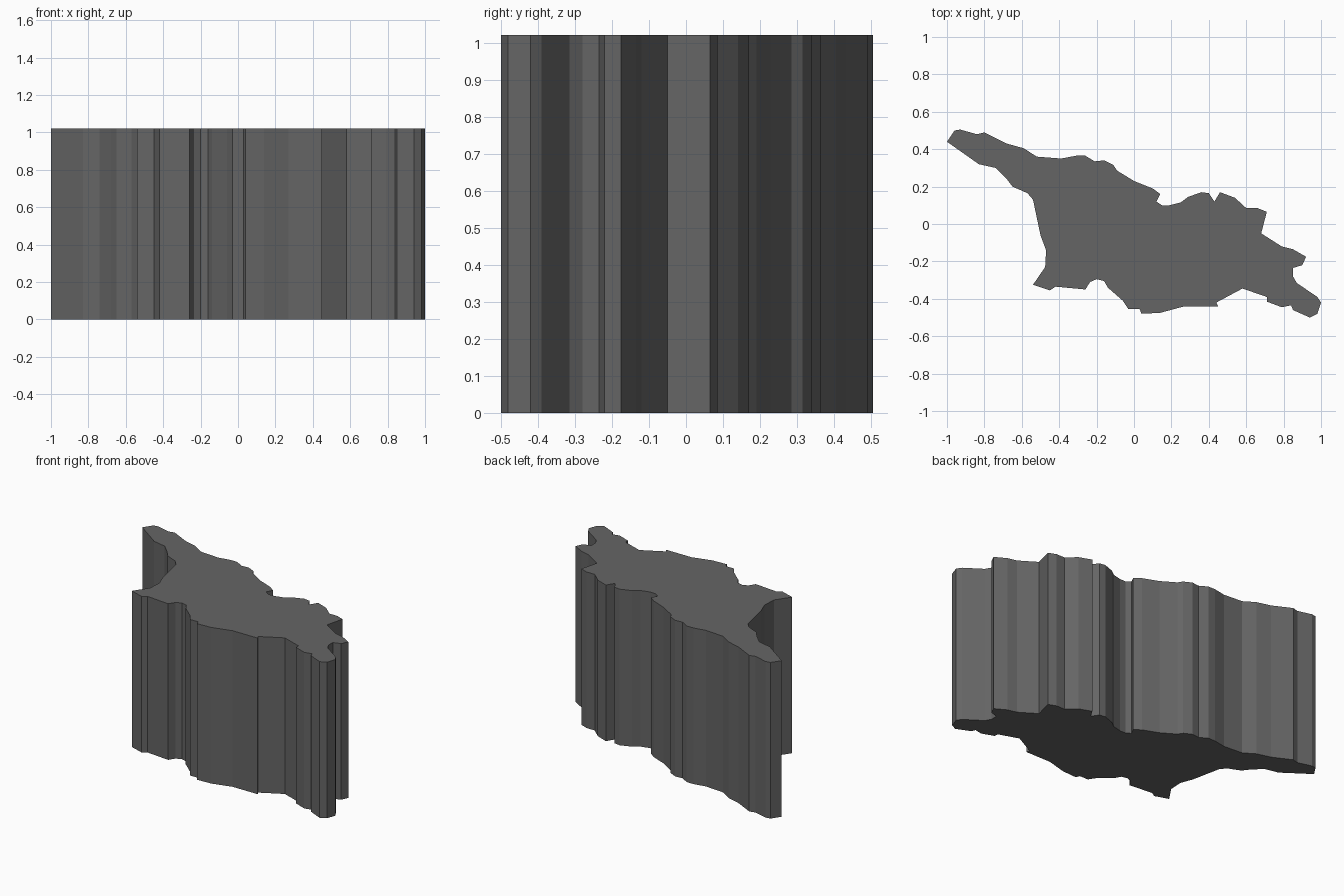
import bpy, bmesh

HEIGHT = 1.02

# Irregular outline of the slab, clockwise from the left tip
OUTLINE = [
    (-1, .44), (-.96, .50), (-.93, .505), (-.84, .48), (-.80, .49),
    (-.68, .43), (-.59, .405), (-.52, .36), (-.39, .35), (-.31, .365),
    (-.26, .365), (-.21, .335), (-.16, .34), (-.11, .315), (-.09, .285),
    (0, .23), (.10, .19), (.14, .16), (.12, .12), (.15, .10),
    (.19, .10), (.25, .115), (.29, .145), (.36, .17), (.40, .165),
    (.43, .12), (.46, .17), (.54, .14), (.60, .085), (.66, .085),
    (.71, .065), (.68, -.05), (.79, -.12), (.85, -.135), (.92, -.175),
    (.90, -.22), (.85, -.235), (.85, -.28), (.87, -.315), (.98, -.39),
    (1, -.42), (.98, -.48), (.94, -.50), (.85, -.46), (.84, -.435),
    (.79, -.445), (.71, -.415), (.71, -.39), (.58, -.345), (.44, -.42),
    (.45, -.44), (.27, -.44), (.14, -.475), (.04, -.48), (.03, -.455),
    (-.03, -.455), (-.06, -.41), (-.14, -.34), (-.16, -.305), (-.20, -.295),
    (-.235, -.31), (-.26, -.35), (-.42, -.335), (-.45, -.355), (-.54, -.325),
    (-.475, -.23), (-.47, -.14), (-.50, -.06), (-.54, .13), (-.57, .165),
    (-.65, .20), (-.68, .24), (-.74, .30), (-.83, .32),
]

# Fill the outline and extrude it straight up
bm = bmesh.new()
base = bm.faces.new([bm.verts.new((x, y, 0)) for x, y in OUTLINE])
top = bmesh.ops.extrude_face_region(bm, geom=[base], use_keep_orig=True)["geom"]
bmesh.ops.translate(bm, vec=(0, 0, HEIGHT),
                    verts=[g for g in top if isinstance(g, bmesh.types.BMVert)])
bmesh.ops.recalc_face_normals(bm, faces=bm.faces)

mesh = bpy.data.meshes.new("map_block")
bm.to_mesh(mesh)
bm.free()
block = bpy.data.objects.new("map_block", mesh)
bpy.context.collection.objects.link(block)

# Dark grey finish
dark = bpy.data.materials.new("dark_grey")
dark.diffuse_color = (.13, .13, .13, 1)
mesh.materials.append(dark)
